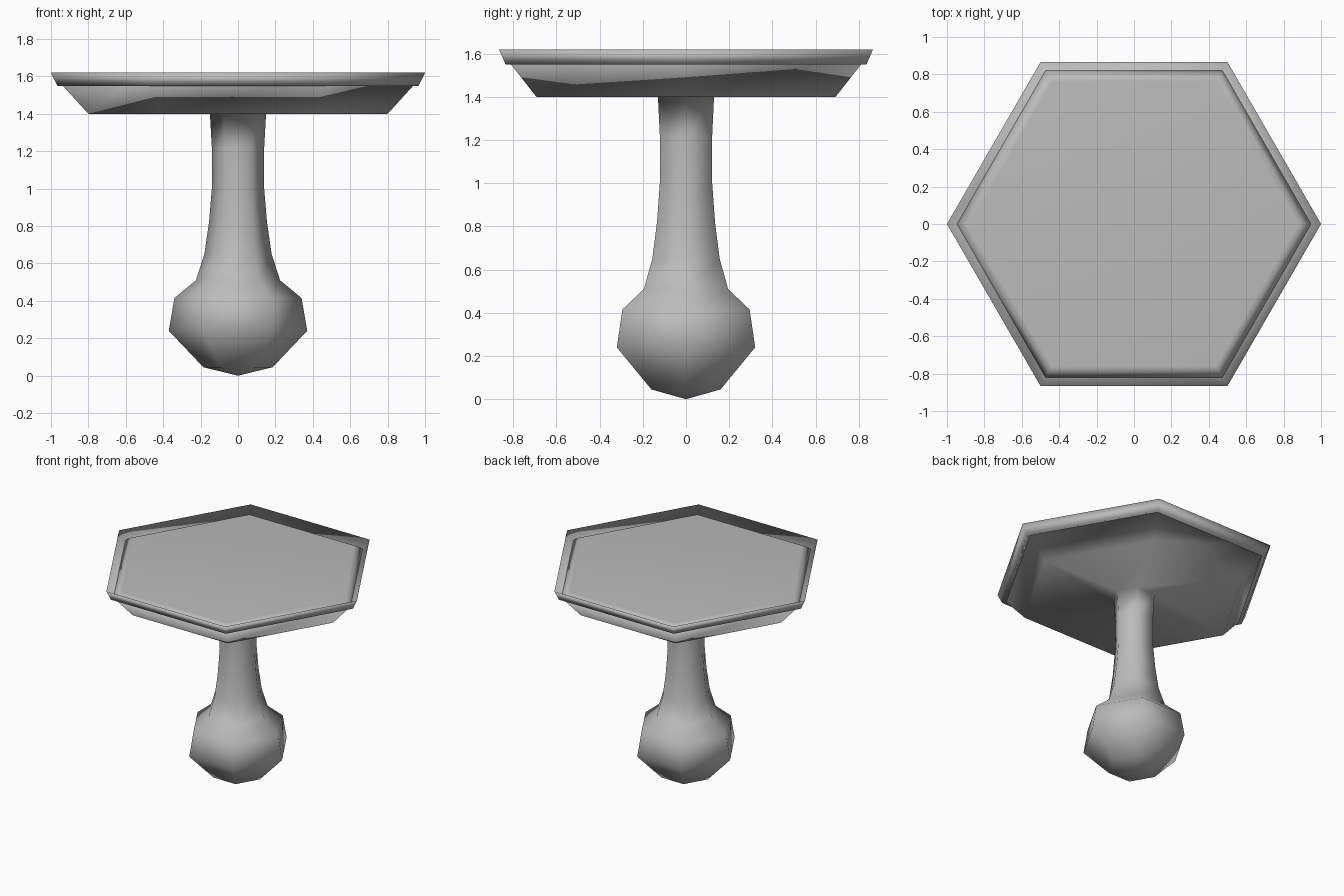
import bpy, bmesh
from math import cos, sin, pi

if "Cube" in bpy.data.objects:
    bpy.data.objects.remove(bpy.data.objects["Cube"], do_unlink=True)

SIDES = 6

grey = bpy.data.materials.new("stone_grey")
grey.use_nodes = True
colour = (0.5, 0.5, 0.5, 1)
grey.diffuse_color = colour
grey.node_tree.nodes["Principled BSDF"].inputs["Base Color"].default_value = colour


def turned(name, profile):
    """Six-sided turned part from (radius, height) pairs, bottom to top, closed at both ends."""
    bm = bmesh.new()
    rings = []
    for r, z in profile:
        if r == 0:
            rings.append([bm.verts.new((0, 0, z))] * SIDES)
        else:
            rings.append([bm.verts.new((r * cos(2 * pi * i / SIDES), r * sin(2 * pi * i / SIDES), z))
                          for i in range(SIDES)])
    for low, high in zip(rings, rings[1:]):
        for i in range(SIDES):
            j = (i + 1) % SIDES
            corners = dict.fromkeys((low[i], low[j], high[j], high[i]))
            bm.faces.new(list(corners))
    for ring in (rings[0], rings[-1]):
        if len(set(ring)) > 1:
            bm.faces.new(ring)
    bmesh.ops.recalc_face_normals(bm, faces=bm.faces)
    mesh = bpy.data.meshes.new(name)
    bm.to_mesh(mesh)
    bm.free()
    mesh.materials.append(grey)
    mesh.shade_smooth()
    obj = bpy.data.objects.new(name, mesh)
    bpy.context.collection.objects.link(obj)
    return obj


# Round foot, flared stem and sloping dish with a thin rim, in one piece
turned("pedestal_dish", [
    (0, 0), (0.185, 0.045), (0.37, 0.24), (0.34, 0.415), (0.225, 0.51),
    (0.18, 0.65), (0.155, 0.82), (0.14, 1.0), (0.14, 1.22), (0.15, 1.4),
    (0.8, 1.4), (1.0, 1.62), (0.965, 1.55), (0, 1.55),
])

# Slightly domed-edge panel filling the dish
turned("dish_filling", [(0.965, 1.55), (0.9, 1.59), (0.88, 1.592), (0, 1.592)])
